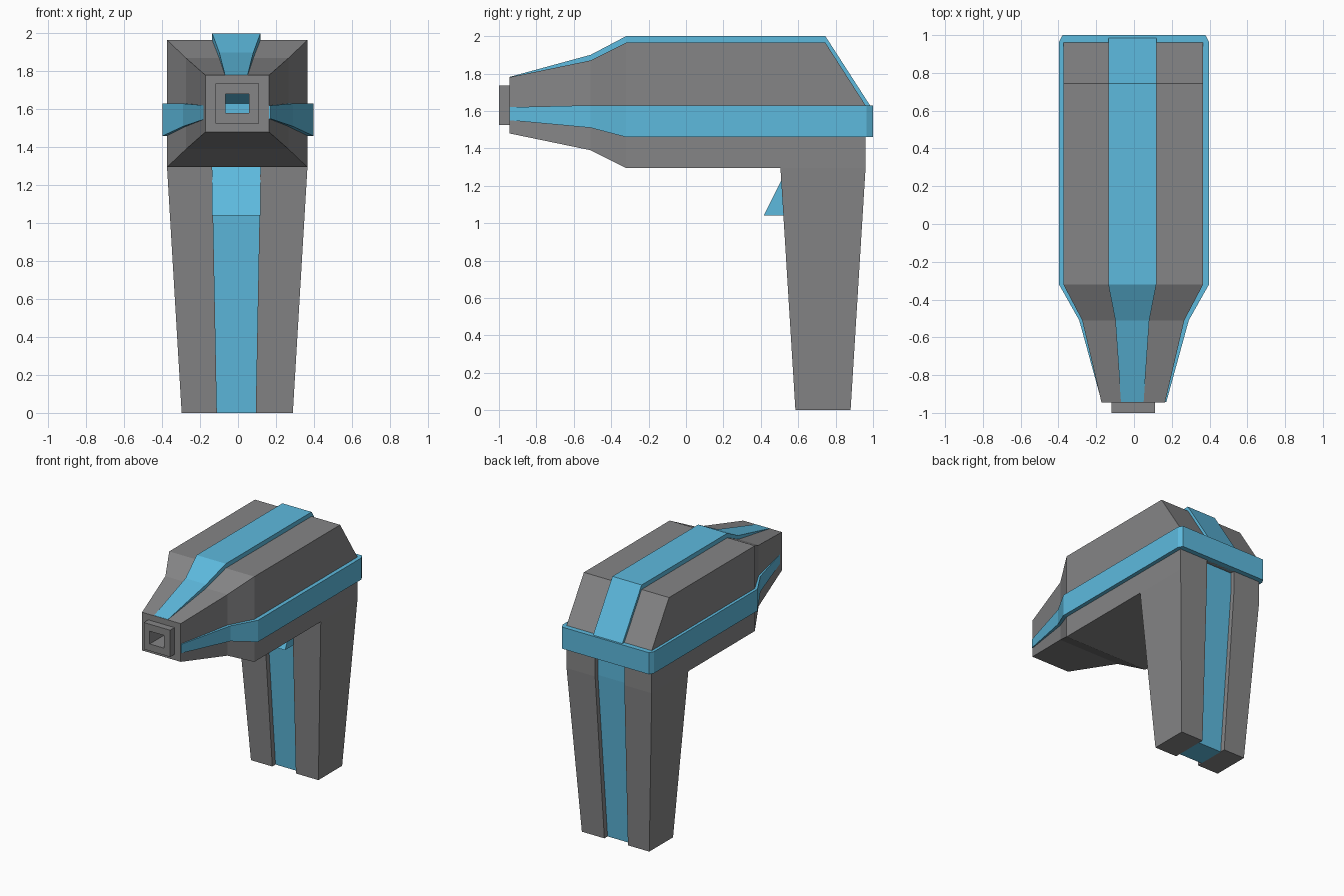
import bpy, bmesh

if "Cube" in bpy.data.objects:
    bpy.data.objects.remove(bpy.data.objects["Cube"])


def material(name, rgb):
    m = bpy.data.materials.new(name)
    m.diffuse_color = (*rgb, 1)
    m.use_nodes = True
    m.node_tree.nodes["Principled BSDF"].inputs["Base Color"].default_value = m.diffuse_color
    return m


GREY = material("grey", (0.235, 0.235, 0.24))
BLUE = material("light blue", (0.11, 0.49, 0.73))


def loft(name, rings, mat, cx=0.0):
    """Join equal-sized rings of points into a closed, flat-shaded solid."""
    bm = bmesh.new()
    rows = [[bm.verts.new((x + cx, y, z)) for x, y, z in r] for r in rings]
    n = len(rows[0])
    for a, b in zip(rows, rows[1:]):
        for i in range(n):
            j = (i + 1) % n
            bm.faces.new((a[i], a[j], b[j], b[i]))
    bm.faces.new(rows[0][::-1])
    bm.faces.new(rows[-1])
    bmesh.ops.recalc_face_normals(bm, faces=bm.faces)
    me = bpy.data.meshes.new(name)
    bm.to_mesh(me)
    bm.free()
    me.materials.append(mat)
    ob = bpy.data.objects.new(name, me)
    bpy.context.collection.objects.link(ob)
    return ob


def upright(y, w, z0, z1):
    """Rectangle facing along y."""
    return [(-w, y, z0), (w, y, z0), (w, y, z1), (-w, y, z1)]


def level(z, x0, x1, y0, y1):
    """Rectangle facing along z."""
    return [(x0, y0, z), (x1, y0, z), (x1, y1, z), (x0, y1, z)]


BODY_X, STRIP_X = -0.004, -0.009

# Body: rear to front, then stepped nozzle and bore going back inside
body = [(0.96, 0.37, 1.46, 1.63), (0.92, 0.37, 1.46, 1.692),
        (0.92, 0.37, 1.295, 1.692), (0.745, 0.37, 1.295, 1.965),
        (-0.32, 0.37, 1.295, 1.965), (-0.51, 0.27, 1.39, 1.87),
        (-0.945, 0.168, 1.48, 1.78), (-0.945, 0.114, 1.525, 1.735),
        (-1.0, 0.114, 1.525, 1.735), (-1.0, 0.063, 1.58, 1.68),
        (-0.56, 0.063, 1.58, 1.68)]
loft("body", [upright(*r) for r in body], GREY, BODY_X)

# V-shaped blue end inside the bore
vee = [(-0.7, 1.68), (-0.62, 1.63), (-0.7, 1.58), (-0.58, 1.58), (-0.58, 1.68)]
loft("bore_end", [[(x, y, z) for y, z in vee] for x in (-0.063, 0.063)],
     BLUE, BODY_X)

# Handle: two grey side grips with a recessed blue core between them
for side, label in ((-1, "left"), (1, "right")):
    off = STRIP_X - BODY_X
    grip = [(0, 0.1025, 0.293, 0.585, 0.88), (1.295, 0.127, 0.37, 0.505, 0.96)]
    rings = [level(z, side * a + off, side * b, y0, y1)
             for z, a, b, y0, y1 in grip]
    # upper back block carries the grip up to the side band
    rings.append([(x, y, 1.46) for x, y, _ in rings[-1]])
    loft("grip_" + label, rings, GREY, BODY_X)
core = [(0, 0.1025, 0.625, 0.84), (1.295, 0.127, 0.545, 0.925),
        (1.48, 0.127, 0.545, 0.925)]
loft("handle_core", [level(z, -w, w, y0, y1) for z, w, y0, y1 in core],
     BLUE, STRIP_X)

# Trigger wedge
tri = [(0.415, 1.04), (0.57, 1.04), (0.545, 1.3)]
loft("trigger", [[(x, y, z) for y, z in tri] for x in (-0.127, 0.127)],
     BLUE, STRIP_X)

# Raised strip along the top: outer y, z, half width, inner y, z
top = [(-0.943, 1.782, 0.06, -0.943, 1.74), (-0.51, 1.90, 0.09, -0.51, 1.80),
       (-0.32, 2.0, 0.127, -0.32, 1.90), (0.745, 2.0, 0.127, 0.70, 1.90),
       (0.985, 1.628, 0.127, 0.90, 1.60)]
loft("top_strip", [[(-w, y, z), (w, y, z), (w, v, u), (-w, v, u)]
                   for y, z, w, v, u in top], BLUE, STRIP_X)

# Band around the sides and back: outer x, y, inner x, y, low z, high z
half = [(0.171, -0.943, 0.155, -0.943, 1.55, 1.62),
        (0.29, -0.51, 0.24, -0.51, 1.51, 1.63),
        (0.397, -0.32, 0.34, -0.31, 1.46, 1.63),
        (0.397, 0.965, 0.34, 0.93, 1.46, 1.63),
        (0.378, 1.0, 0.33, 0.94, 1.46, 1.63)]
path = half + [(-a, b, -c, d, e, f) for a, b, c, d, e, f in reversed(half)]
loft("side_band", [[(a, b, e), (a, b, f), (c, d, f), (c, d, e)]
                   for a, b, c, d, e, f in path], BLUE)
